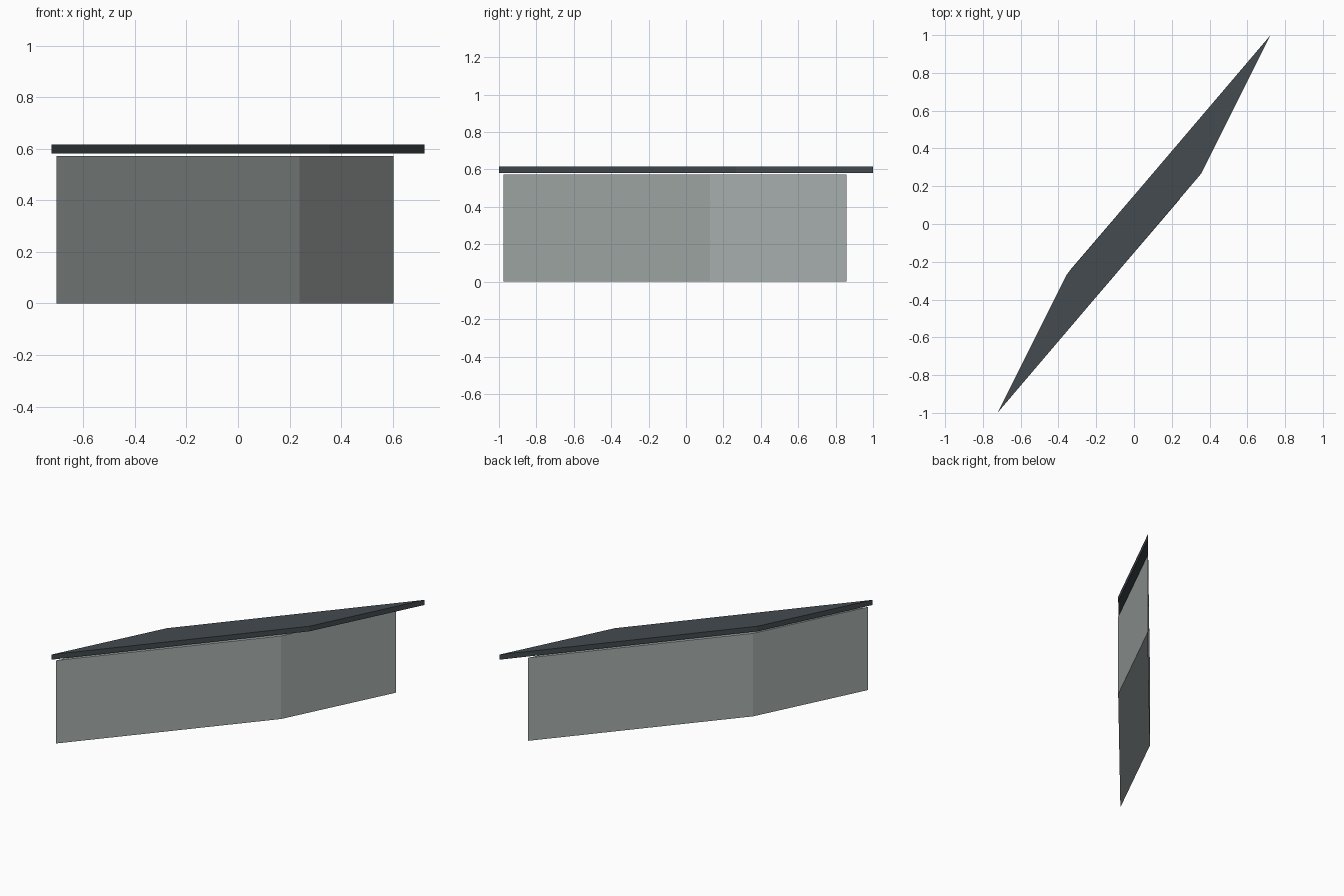
import bpy, bmesh
from mathutils import Vector

if "Cube" in bpy.data.objects:
    bpy.data.objects.remove(bpy.data.objects["Cube"])


def material(name, color):
    mat = bpy.data.materials.new(name)
    mat.diffuse_color = color
    mat.use_nodes = True
    mat.node_tree.nodes["Principled BSDF"].inputs["Base Color"].default_value = mat.diffuse_color
    return mat


def slanted_prism(name, corner, long_side, short_side, z0, z1, mat):
    """Parallelogram footprint extruded straight up."""
    a, u, v = Vector(corner), Vector(long_side), Vector(short_side)
    bm = bmesh.new()
    base = bm.faces.new([bm.verts.new((p.x, p.y, z0))
                         for p in (a, a + u, a + u + v, a + v)])
    top = bmesh.ops.extrude_face_region(bm, geom=[base], use_keep_orig=True)
    verts = [g for g in top["geom"] if isinstance(g, bmesh.types.BMVert)]
    bmesh.ops.translate(bm, verts=verts, vec=(0, 0, z1 - z0))
    bmesh.ops.recalc_face_normals(bm, faces=bm.faces)
    mesh = bpy.data.meshes.new(name)
    bm.to_mesh(mesh)
    bm.free()
    mesh.materials.append(mat)
    obj = bpy.data.objects.new(name, mesh)
    bpy.context.collection.objects.link(obj)
    return obj


wall_mat = material("wall_grey", (0.40, 0.44, 0.43, 0.75))
roof_mat = material("roof_slate", (0.057, 0.07, 0.08, 1))

# Building block, offset towards the front-left end of the roof
slanted_prism("building_walls", (-0.705, -0.976), (0.944, 1.103),
              (0.365, 0.73), 0.0, 0.572, wall_mat)

# Flat roof slab hovering just above the walls, overhanging at the back
slanted_prism("roof_slab", (-0.723, -1.0), (1.079, 1.267),
              (0.367, 0.733), 0.582, 0.617, roof_mat)
